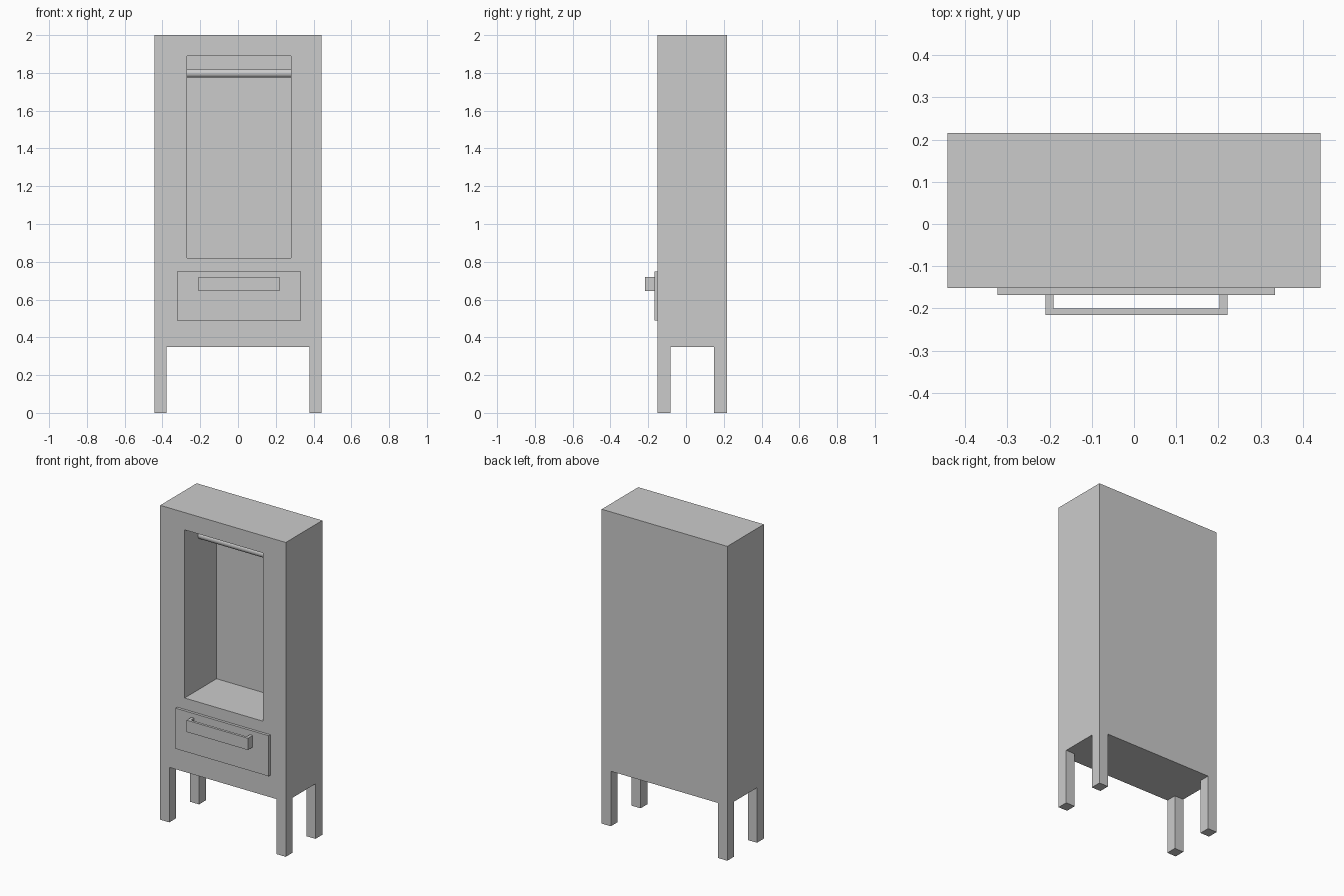
import bpy, math

if "Cube" in bpy.data.objects:
    bpy.data.objects.remove(bpy.data.objects["Cube"])

def box(name, x, y, z):
    """Box from (min, max) ranges on each axis."""
    bpy.ops.mesh.primitive_cube_add(size=1, location=[(a + b) / 2 for a, b in (x, y, z)])
    ob = bpy.context.object
    ob.name = name
    ob.scale = [b - a for a, b in (x, y, z)]
    bpy.ops.object.transform_apply(location=False, rotation=False, scale=True)
    return ob

def cut(target, x, y, z):
    """Subtract a box from the target and discard the cutter."""
    cutter = box("cutter", x, y, z)
    mod = target.modifiers.new("cut", 'BOOLEAN')
    mod.operation = 'DIFFERENCE'
    mod.solver = 'EXACT'
    mod.object = cutter
    bpy.context.view_layer.objects.active = target
    bpy.ops.object.modifier_apply(modifier=mod.name)
    bpy.data.objects.remove(cutter, do_unlink=True)

W = 0.442                     # half width
FRONT, BACK = -0.151, 0.216   # cabinet depth range
OPEN_X = (-0.27, 0.28)        # hanging space width

# Cabinet with four integral legs and an open hanging space
cabinet = box("cabinet_with_legs", (-W, W), (FRONT, BACK), (0, 2))
cut(cabinet, (-0.378, 0.378), (-1, 1), (-0.5, 0.35))
cut(cabinet, (-1, 1), (-0.083, 0.148), (-0.5, 0.35))
cut(cabinet, OPEN_X, (-1, 0.17), (0.82, 1.89))

# Hanging rail
bpy.ops.mesh.primitive_cylinder_add(
    vertices=32, radius=0.0235, depth=OPEN_X[1] - OPEN_X[0] + 0.02,
    location=(sum(OPEN_X) / 2, 0.007, 1.798), rotation=(0, math.pi / 2, 0))
bpy.context.object.name = "hanging_rail"
bpy.ops.object.shade_smooth_by_angle()

# Drawer front
box("drawer_front", (-0.323, 0.334), (-0.168, FRONT), (0.49, 0.748))

# Drawer handle: bar with two end posts
HX, HZ = (-0.21, 0.221), (0.645, 0.72)
handle = box("drawer_handle", HX, (-0.216, -0.168), HZ)
cut(handle, (HX[0] + 0.019, HX[1] - 0.019), (-0.2, 0), (0.5, 0.9))
